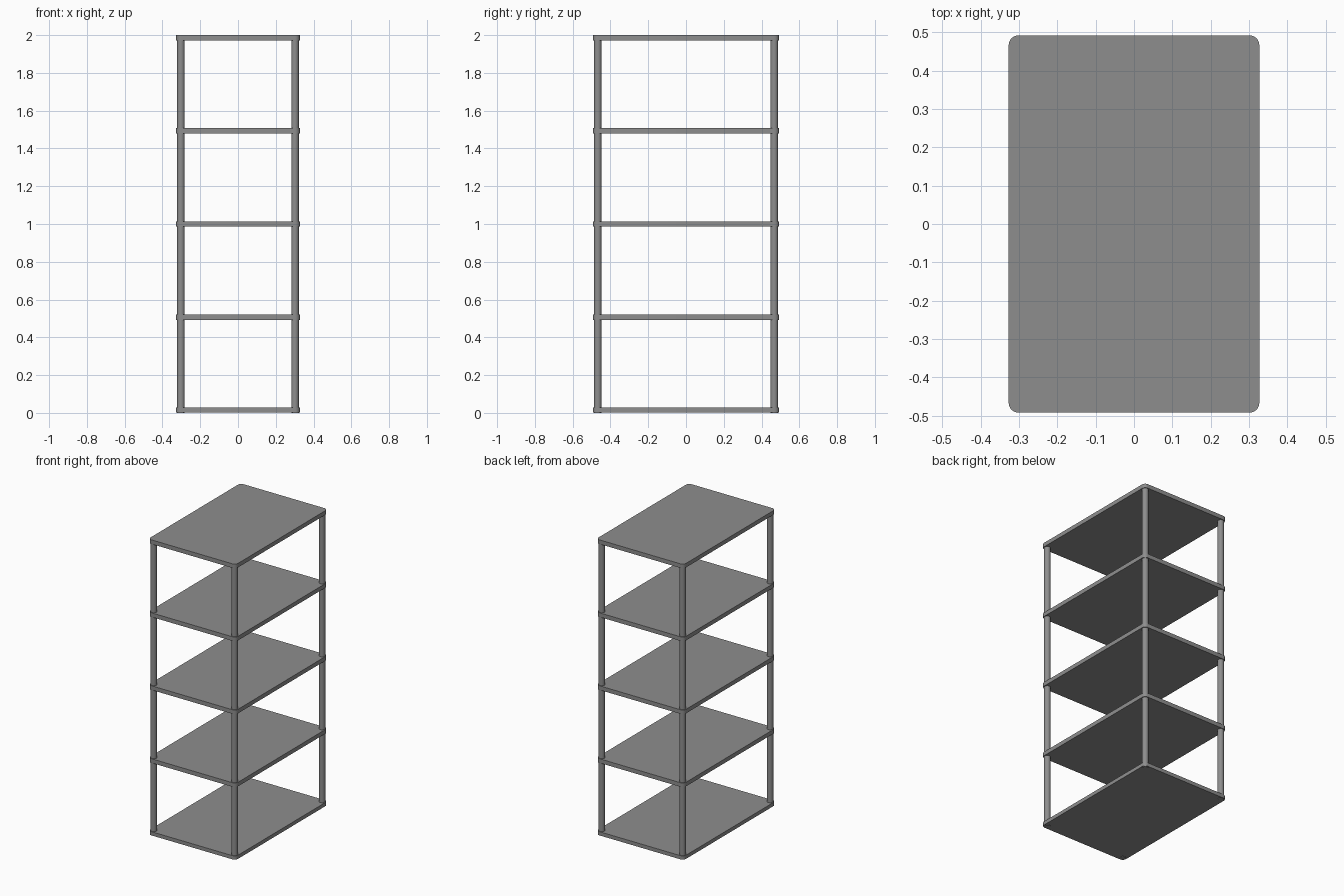
import bpy, bmesh, math

if "Cube" in bpy.data.objects:
    bpy.data.objects.remove(bpy.data.objects["Cube"])

HX, HY = 0.327, 0.492       # shelf half sizes
HEIGHT, THICK = 2.0, 0.028
CORNER, POST_R = 0.025, 0.02
PX, PY = HX - CORNER, HY - CORNER   # posts sit on the corner-arc centres
SEGS = 8

# Dark grey finish
grey = bpy.data.materials.new("dark_grey")
grey.diffuse_color = (0.27, 0.27, 0.27, 1)
grey.use_nodes = True
grey.node_tree.nodes["Principled BSDF"].inputs["Base Color"].default_value = grey.diffuse_color


def finish(name, bm):
    bmesh.ops.recalc_face_normals(bm, faces=bm.faces)
    mesh = bpy.data.meshes.new(name)
    bm.to_mesh(mesh)
    bm.free()
    mesh.materials.append(grey)
    obj = bpy.data.objects.new(name, mesh)
    bpy.context.collection.objects.link(obj)
    bpy.ops.object.select_all(action='DESELECT')
    obj.select_set(True)
    bpy.context.view_layer.objects.active = obj
    bpy.ops.object.shade_smooth_by_angle(angle=math.radians(35))
    return obj


# Rounded-corner shelf board, extruded upward from z0
def shelf(name, z0, thick):
    bm = bmesh.new()
    verts = []
    for q, (sx, sy) in enumerate([(1, 1), (-1, 1), (-1, -1), (1, -1)]):
        for i in range(SEGS + 1):
            a = math.pi / 2 * (q + i / SEGS)
            verts.append(bm.verts.new((sx * PX + CORNER * math.cos(a),
                                       sy * PY + CORNER * math.sin(a), z0)))
    face = bm.faces.new(verts)
    ext = bmesh.ops.extrude_face_region(bm, geom=[face], use_keep_orig=True)
    top = [v for v in ext['geom'] if isinstance(v, bmesh.types.BMVert)]
    bmesh.ops.translate(bm, verts=top, vec=(0, 0, thick))
    return finish(name, bm)


# Round corner post running through every shelf
def post(name, x, y):
    depth = HEIGHT - 0.001
    bm = bmesh.new()
    bmesh.ops.create_cone(bm, cap_ends=True, segments=32, radius1=POST_R,
                          radius2=POST_R, depth=depth)
    bmesh.ops.translate(bm, verts=bm.verts, vec=(x, y, depth / 2))
    return finish(name, bm)


# Five evenly spaced shelves; the lowest leaves the post ends just showing
step = (HEIGHT - THICK) / 4
for i in range(5):
    lift = 0.003 if i == 0 else 0.0
    shelf(f"shelf_{i + 1}", i * step + lift, THICK - lift)

# Four posts
for side, sx in (("left", -1), ("right", 1)):
    for end, sy in (("front", -1), ("back", 1)):
        post(f"{end}_{side}_post", sx * PX, sy * PY)
